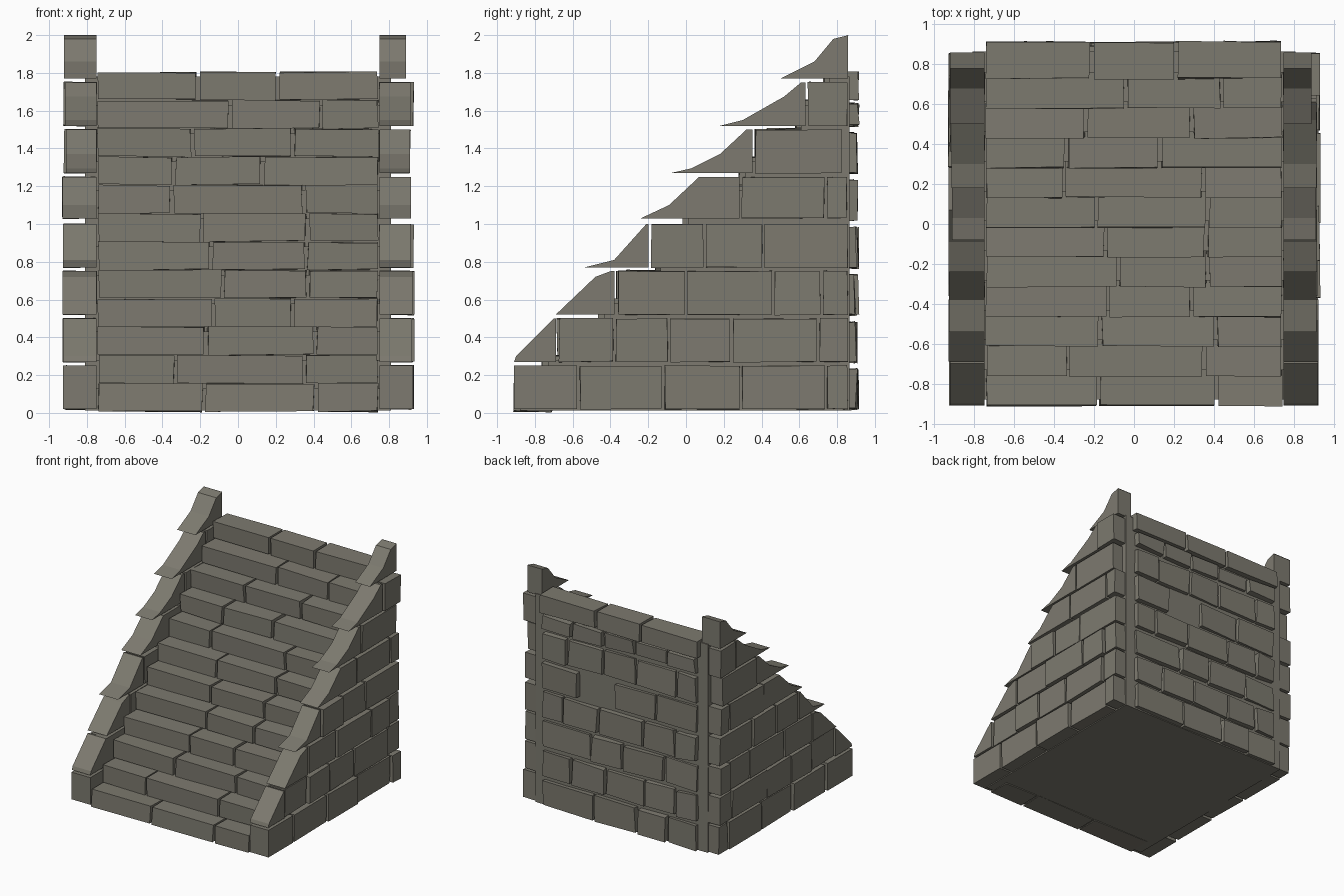
import bpy, bmesh, random

if "Cube" in bpy.data.objects:
    bpy.data.objects.remove(bpy.data.objects["Cube"])

random.seed(7)
stone = bpy.data.materials.new("warm grey stone")
stone.diffuse_color = (0.205, 0.195, 0.16, 1)
stone.use_nodes = True
stone.node_tree.nodes["Principled BSDF"].inputs["Base Color"].default_value = stone.diffuse_color


def jit(a):
    return random.uniform(-a, a)


def add_prism(bm, profile, x0, x1, wob=0.0):
    """Extrude a (y, z) profile from x0 to x1, each corner slightly wobbled."""
    a = [bm.verts.new((x0 + jit(wob), y + jit(wob), z + jit(wob))) for y, z in profile]
    b = [bm.verts.new((x1 + jit(wob), y + jit(wob), z + jit(wob))) for y, z in profile]
    n = len(profile)
    bm.faces.new(a)
    bm.faces.new(b[::-1])
    for i in range(n):
        j = (i + 1) % n
        bm.faces.new((a[j], a[i], b[i], b[j]))


def add_block(bm, x0, x1, y0, y1, z0, z1, wob=0.005):
    add_prism(bm, [(y0, z0), (y0, z1), (y1, z1), (y1, z0)], x0, x1, wob)


def finish(bm, name):
    bmesh.ops.recalc_face_normals(bm, faces=bm.faces)
    me = bpy.data.meshes.new(name)
    bm.to_mesh(me)
    bm.free()
    me.materials.append(stone)
    ob = bpy.data.objects.new(name, me)
    bpy.context.collection.objects.link(ob)


RISE, RUN, FRONT = 0.15, 0.149, -0.91

# Stepped mortar core, visible in the joints, on the back and underneath
bm = bmesh.new()
profile = [(0.865, 0.012), (FRONT + 0.03, 0.012)]
for i in range(12):
    y, z = FRONT + 0.03 + RUN * i, RISE * (i + 1) - 0.02
    profile += [(y, z), (y + RUN if i < 11 else 0.865, z)]
add_prism(bm, profile, -0.81, 0.81)
finish(bm, "mortar_core")

# Stair treads: three stones per step, with joints at these x positions
step_joints = [(-0.18, 0.41), (-0.33, 0.35), (-0.17, 0.41), (-0.13, 0.29),
               (-0.08, 0.37), (-0.14, 0.36), (-0.19, 0.37), (-0.35, 0.35),
               (-0.34, 0.13), (-0.24, 0.29), (-0.04, 0.44), (-0.21, 0.21)]
bm = bmesh.new()
for i, joints in enumerate(step_joints):
    xs = (-0.75,) + joints + (0.75,)
    y = FRONT + RUN * i
    back = y + RUN + 0.05 if i < 11 else 0.912
    for x0, x1 in zip(xs, xs[1:]):
        add_block(bm, x0 + 0.01, x1 - 0.01, y, back, RISE * i + 0.008, RISE * (i + 1) + 0.004)
finish(bm, "stair_treads")

# Side walls: each course has a sloping front outline, then joints going back
courses = [
    ([(-0.91, 0.02), (-0.91, 0.25)], [-0.57, -0.12, 0.29, 0.74, 0.865]),
    ([(-0.91, 0.27), (-0.90, 0.30), (-0.70, 0.50)], [-0.68, -0.38, -0.09, 0.24, 0.70, 0.865]),
    ([(-0.69, 0.52), (-0.48, 0.72), (-0.40, 0.75)], [-0.37, 0.0, 0.46, 0.72, 0.865]),
    ([(-0.54, 0.77), (-0.38, 0.81), (-0.21, 1.00)], [-0.19, 0.10, 0.41, 0.865]),
    ([(-0.24, 1.03), (-0.09, 1.10), (0.07, 1.25)], [0.29, 0.74, 0.86]),
    ([(-0.08, 1.27), (0.03, 1.295), (0.18, 1.37), (0.32, 1.50)], [0.36, 0.83]),
    ([(0.18, 1.52), (0.30, 1.55), (0.52, 1.675), (0.61, 1.75)], [0.64, 0.86]),
    ([(0.50, 1.77), (0.68, 1.86), (0.78, 1.98), (0.86, 2.00)], [0.865]),
]
for side, name in ((-1, "left_wall"), (1, "right_wall")):
    bm = bmesh.new()
    for k, (slope, joints) in enumerate(courses):
        z0, z1 = slope[0][1], slope[-1][1]
        inner = 0.75
        outer = 0.92 if k < 7 else (0.89 if side > 0 else 0.92)
        # sloping end stone
        end = joints[0] - 0.008
        add_prism(bm, slope + [(end, z1), (end, z0)], side * inner, side * (outer + jit(0.01)))
        # squared stones behind it
        for y0, y1 in zip(joints, joints[1:]):
            s = jit(0.015) if side < 0 else 0
            add_block(bm, side * inner, side * (outer + jit(0.012)),
                      y0 + 0.008 + s, y1 - 0.008, z0, z1, 0.004)
    finish(bm, name)

# Back wall: staggered stones standing a little proud of the core
bm = bmesh.new()
for k in range(7):
    z0 = 0.25 * k + 0.02
    z1 = min(z0 + 0.21, 1.64)
    x = -0.73
    first = True
    while x < 0.68:
        w = random.uniform(0.27, 0.42)
        if first and k % 2:
            w = 0.2
        first = False
        end = x + w
        if end > 0.55:
            end = 0.73
        if random.random() > 0.06:
            add_block(bm, x + 0.012, end - 0.012, 0.84, 0.9 + jit(0.012), z0, z1, 0.008)
        x = end
finish(bm, "back_wall")
